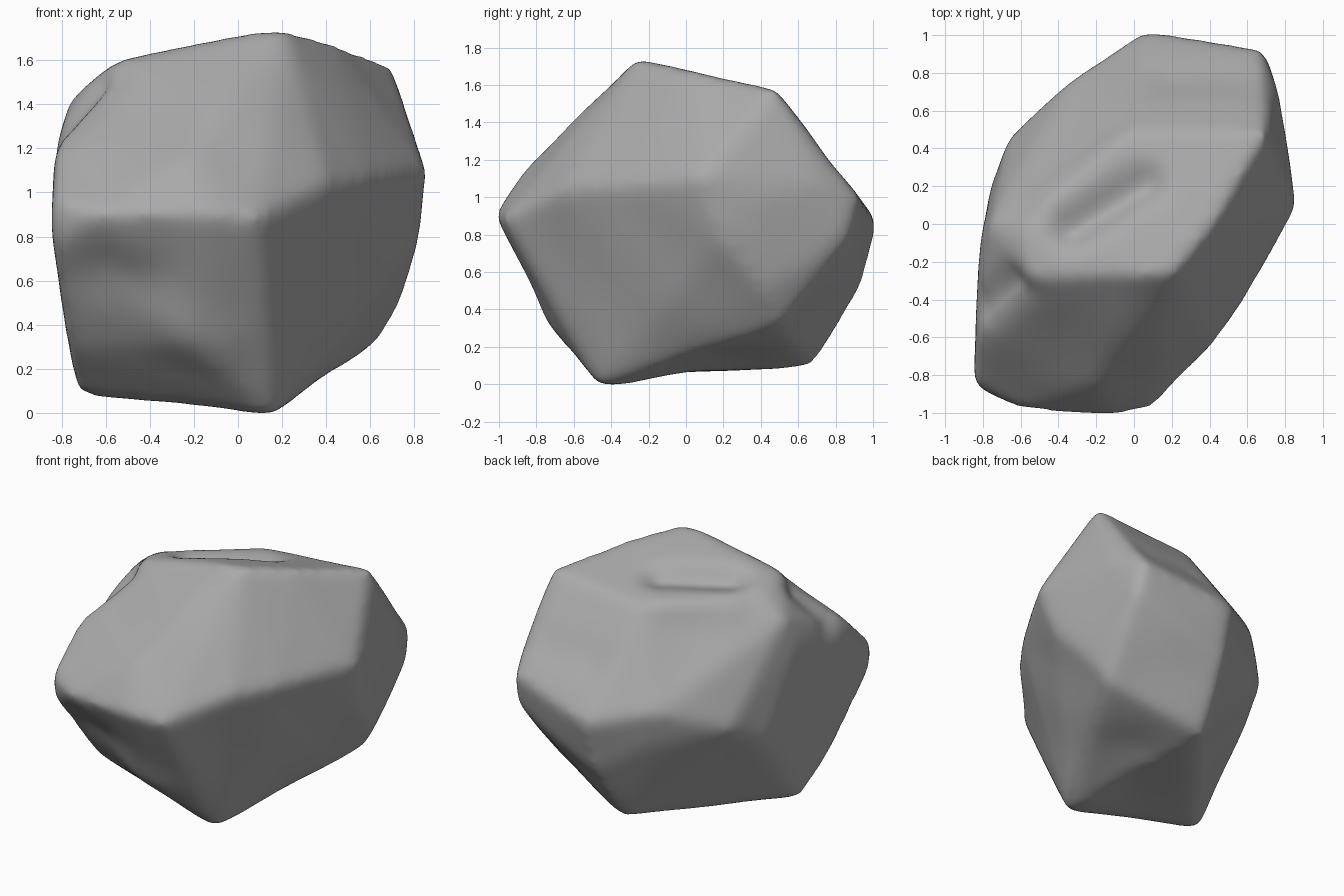
import bpy
import bmesh
import math
from mathutils import Vector
from mathutils.geometry import intersect_point_line

if "Cube" in bpy.data.objects:
    bpy.data.objects.remove(bpy.data.objects["Cube"])

# Main corners of the boulder, whose hull gives the broad chipped faces
BASE = [(0.16, -0.47, -0.02), (-0.73, -0.23, 0.08), (0, 0.68, 0.09), (0.64, 0.5, 0.31)]
FRONT = [(0.1, -0.98, 0.88), (-0.12, -1.02, 0.9), (-0.62, -0.99, 0.9), (-0.85, -0.86, 0.96),
         (-0.85, -0.84, 0.76), (-0.2, -0.84, 1.17), (-0.2, -0.72, 0.31), (-0.76, -0.49, 0.29)]
RIGHT = [(0.86, 0.08, 1.1), (0.41, -0.66, 1.04), (0.6, -0.4, 1.06),
         (0.82, 0.2, 0.77), (0.74, 0.42, 0.5), (0.81, 0.45, 1)]
BACK = [(0.68, 0.93, 1), (0.71, 0.88, 0.8), (0.77, 0.71, 1.08), (0.06, 1.03, 0.86),
        (0.05, 0.94, 0.5), (-0.22, 0.8, 0.7), (-0.32, 0.78, 0.94),
        (-0.67, 0.46, 0.8), (-0.76, 0.2, 0.66)]
TOP = [(0.21, -0.26, 1.74), (0.03, -0.27, 1.73), (0.42, 0, 1.69), (0.7, 0.48, 1.58),
       (0, 0.5, 1.51), (-0.57, -0.28, 1.59), (-0.58, -0.02, 1.56),
       (-0.77, 0, 1.42), (-0.82, -0.08, 1.24), (-0.82, -0.58, 1.22)]

# Dents and bulges: start, end, depth (negative bulges), radius
DENTS = [
    ((-0.33, -0.02, 1.6), (0.05, 0.22, 1.62), 0.08, 0.1),
    ((-0.45, 0.15, 1.5), (-0.1, 0.4, 1.5), -0.02, 0.1),
    ((-0.63, -0.31, 1.47), (-0.74, -0.42, 1.25), 0.06, 0.1),
    ((-0.62, -0.8, 0.63), (-0.45, -0.82, 0.6), 0.035, 0.17),
    ((-0.25, -0.7, 0.35), (-0.1, -0.68, 0.32), -0.015, 0.15),
    ((0.2, 0.75, 1.15), (0.5, 0.72, 1.15), 0.02, 0.15),
    ((0.05, 0, 0.05), (0.2, 0.2, 0.1), 0.03, 0.25),
]


def segment_distance(p, a, b):
    t = intersect_point_line(p, a, b)[1]
    return (p - a.lerp(b, min(max(t, 0), 1))).length


# Faceted hull
bm = bmesh.new()
for corner in BASE + FRONT + RIGHT + BACK + TOP:
    bm.verts.new(corner)
bmesh.ops.convex_hull(bm, input=bm.verts)
bmesh.ops.delete(bm, geom=[v for v in bm.verts if not v.link_faces], context="VERTS")
bmesh.ops.recalc_face_normals(bm, faces=bm.faces)
mesh = bpy.data.meshes.new("boulder")
bm.to_mesh(mesh)
bm.free()
boulder = bpy.data.objects.new("boulder", mesh)
bpy.context.collection.objects.link(boulder)
bpy.context.view_layer.objects.active = boulder
boulder.select_set(True)

# Even mesh with worn edges
remesh = boulder.modifiers.new("even_mesh", "REMESH")
remesh.mode = "VOXEL"
remesh.voxel_size = 0.025
smooth = boulder.modifiers.new("worn_edges", "SMOOTH")
smooth.factor = 0.5
smooth.iterations = 30
for name in ("even_mesh", "worn_edges"):
    bpy.ops.object.modifier_apply(modifier=name)

# Dents, bulges and a faint unevenness
bm = bmesh.new()
bm.from_mesh(boulder.data)
bm.normal_update()
moves = []
for v in bm.verts:
    depth = 0.005 * math.sin(7 * v.co.x + 3 * v.co.z) * math.sin(6 * v.co.y + 4 * v.co.z)
    for a, b, amount, radius in DENTS:
        d = segment_distance(v.co, Vector(a), Vector(b))
        depth += amount * math.exp(-(d / radius) ** 2)
    moves.append(v.normal * depth)
for v, move in zip(bm.verts, moves):
    v.co -= move
for i in range(3):
    bmesh.ops.smooth_vert(bm, verts=bm.verts, factor=0.5,
                          use_axis_x=True, use_axis_y=True, use_axis_z=True)

# Rest on the ground
lowest = min(v.co.z for v in bm.verts)
bmesh.ops.translate(bm, verts=bm.verts, vec=(0, 0, -lowest))
bm.to_mesh(boulder.data)
bm.free()
boulder.data.polygons.foreach_set("use_smooth", [True] * len(boulder.data.polygons))

# Grey stone
stone = bpy.data.materials.new("grey_stone")
stone.use_nodes = True
colour = (0.4, 0.4, 0.4, 1)
stone.diffuse_color = colour
bsdf = stone.node_tree.nodes["Principled BSDF"]
bsdf.inputs["Base Color"].default_value = colour
bsdf.inputs["Roughness"].default_value = 0.9
boulder.data.materials.clear()
boulder.data.materials.append(stone)
